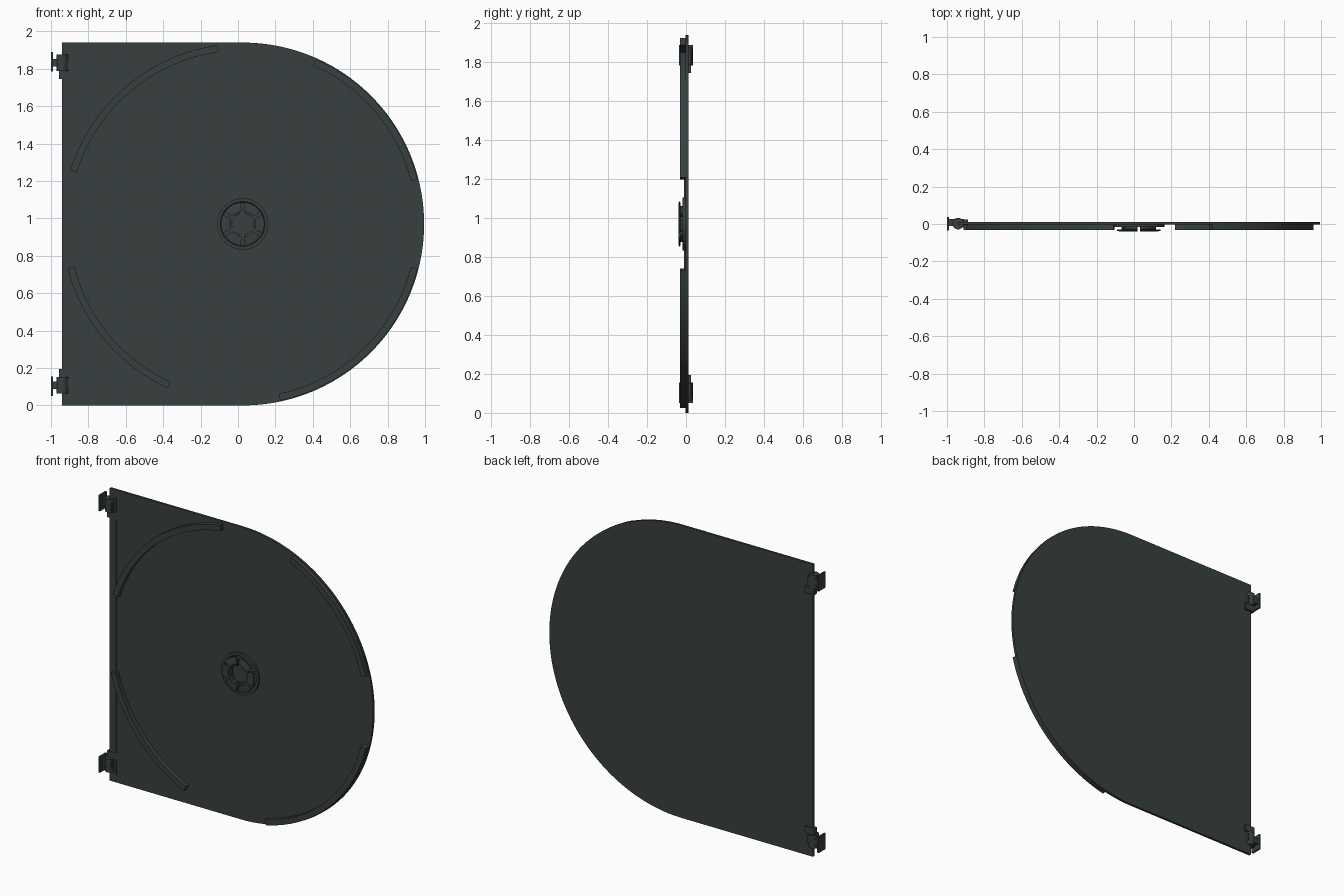
import bpy, bmesh, math
from mathutils import Vector

cube = bpy.data.objects.get("Cube")
if cube:
    bpy.data.objects.remove(cube, do_unlink=True)

CX, CZ, R = 0.025, 0.97, 0.97

mat = bpy.data.materials.new("dark_grey_plastic")
mat.use_nodes = True
colour = (0.040, 0.050, 0.050, 1)
mat.diffuse_color = colour
mat.node_tree.nodes["Principled BSDF"].inputs["Base Color"].default_value = colour


def finish(name, bm):
    bmesh.ops.recalc_face_normals(bm, faces=bm.faces)
    mesh = bpy.data.meshes.new(name)
    bm.to_mesh(mesh)
    bm.free()
    mesh.materials.append(mat)
    obj = bpy.data.objects.new(name, mesh)
    bpy.context.collection.objects.link(obj)
    bpy.ops.object.select_all(action='DESELECT')
    obj.select_set(True)
    bpy.context.view_layer.objects.active = obj
    bpy.ops.object.shade_smooth_by_angle(angle=math.radians(30))
    return obj


def prism(name, outline, y0, y1):
    """Extrude an (x, z) outline from y0 to y1."""
    bm = bmesh.new()
    face = bm.faces.new([bm.verts.new((x, y0, z)) for x, z in outline])
    new = bmesh.ops.extrude_face_region(bm, geom=[face])["geom"]
    bmesh.ops.translate(bm, vec=(0, y1 - y0, 0),
                        verts=[v for v in new if isinstance(v, bmesh.types.BMVert)])
    return finish(name, bm)


def arc(radius, a0, a1, steps):
    angles = [math.radians(a0 + (a1 - a0) * i / steps) for i in range(steps + 1)]
    return [(CX + radius * math.cos(a), CZ + radius * math.sin(a)) for a in angles]


def sweep(name, profile, a0, a1, steps):
    """Sweep a closed (radius, y) profile around the disc centre."""
    bm = bmesh.new()
    full = a1 - a0 == 360
    rings = []
    for i in range(steps if full else steps + 1):
        a = math.radians(a0 + (a1 - a0) * i / steps)
        rings.append([bm.verts.new((CX + r * math.cos(a), y, CZ + r * math.sin(a)))
                      for r, y in profile])
    n = len(profile)
    for i in range(steps):
        p, q = rings[i], rings[(i + 1) % len(rings)]
        for j in range(n):
            k = (j + 1) % n
            bm.faces.new((p[j], p[k], q[k], q[j]))
    if not full:
        bm.faces.new(rings[0])
        bm.faces.new(rings[-1])
    return finish(name, bm)


def box(name, x0, x1, y0, y1, z0, z1):
    return prism(name, [(x0, z0), (x1, z0), (x1, z1), (x0, z1)], y0, y1)


# Tray plate: square on the hinge side, half round on the other
prism("tray_plate", [(-0.94, 2 * R), (-0.94, 0)] + arc(R, -90, 90, 96), -0.003, 0.012)
box("edge_rail", -0.895, -0.891, -0.009, 0, 0.05, 1.89)

# Curved retaining ribs
ribs = {"upper_right": (98, 162.6), "lower_right": (194.2, 245.4),
        "upper_left": (14.3, 66), "lower_left": (-78, -14.3)}
for side, (a0, a1) in ribs.items():
    sweep(side + "_rib", [(0.928, 0), (0.965, 0), (0.965, -0.032), (0.928, -0.032)],
          a0, a1, 28)

# Hub: base ring and six sprung clips with an outward lip
sweep("hub_ring", [(0.062, 0), (0.137, 0), (0.137, -0.017), (0.120, -0.017),
                   (0.115, -0.010), (0.062, -0.010)], 0, 360, 64)
clip = [(0.068, -0.005), (0.092, -0.005), (0.092, -0.028), (0.116, -0.030),
        (0.116, -0.036), (0.105, -0.039), (0.068, -0.039)]
for i in range(6):
    mid = 60 * i
    sweep(f"hub_clip_{i + 1}", clip, mid - 25, mid + 25, 10)
    sweep(f"hub_tooth_{i + 1}", [(0.056, -0.012), (0.069, -0.012),
                                 (0.069, -0.030), (0.056, -0.026)], mid - 15, mid + 15, 6)

# Hinges, mirrored top and bottom
for name, sign in (("upper", 1), ("lower", -1)):
    def z(height):
        return CZ + sign * (height - CZ)

    box(name + "_hinge_end_plate", -1.0, -0.988, -0.036, 0.037, z(1.785), z(1.89))
    box(name + "_hinge_arm", -0.99, -0.95, -0.012, 0.027, z(1.813), z(1.853))
    box(name + "_hinge_tab", -0.958, -0.888, -0.006, 0.025, z(1.745), z(1.788))
    box(name + "_hinge_block", -0.955, -0.91, -0.02, 0.026, z(1.80), z(1.85))
    bm = bmesh.new()
    bmesh.ops.create_cone(bm, cap_ends=True, segments=20,
                          radius1=0.031, radius2=0.031, depth=0.087)
    bmesh.ops.translate(bm, verts=bm.verts, vec=Vector((-0.94, 0.002, z(1.832))))
    finish(name + "_hinge_barrel", bm)
